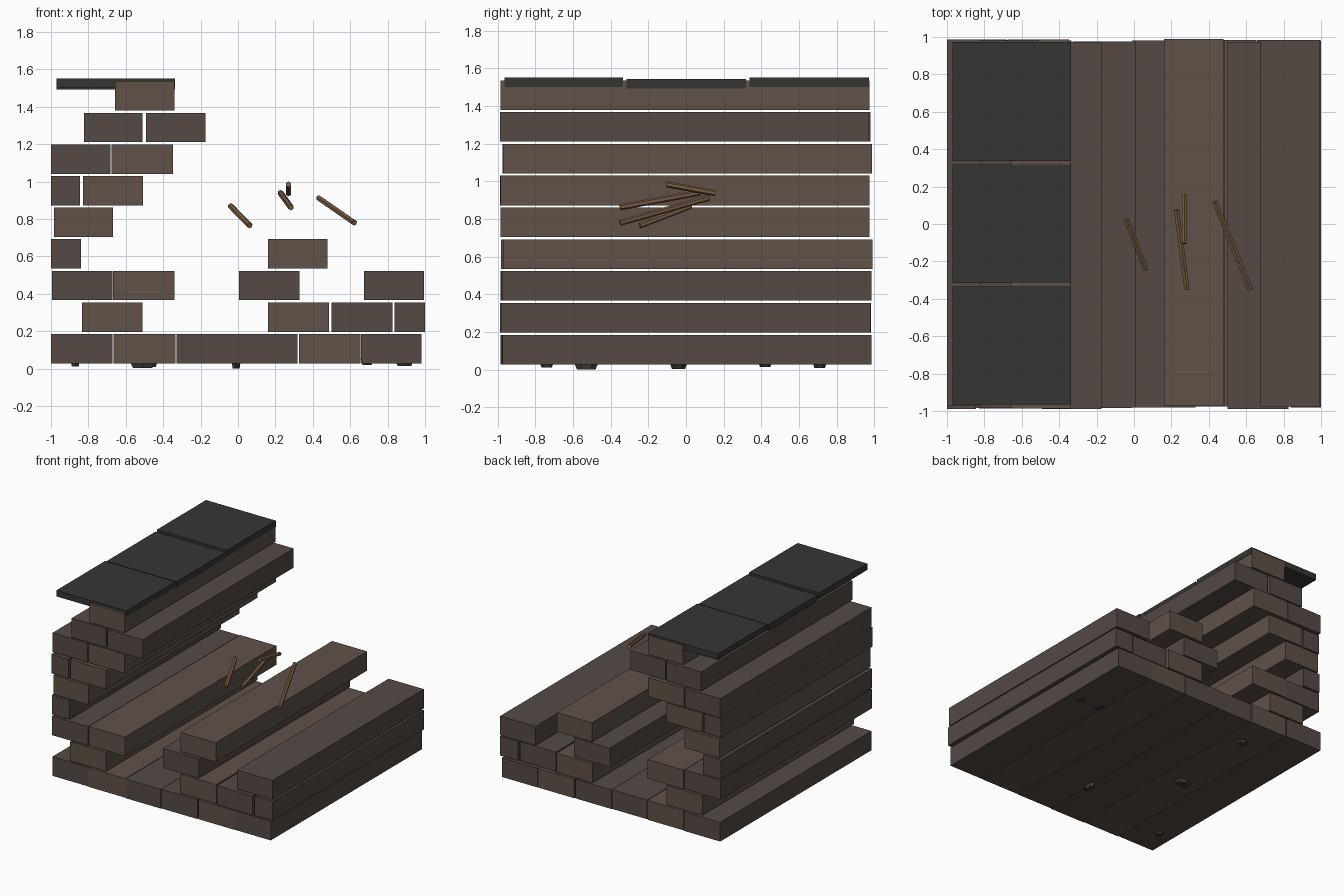
import bpy
import bmesh
from mathutils import Vector

if "Cube" in bpy.data.objects:
    bpy.data.objects.remove(bpy.data.objects["Cube"])


def material(name, r, g, b):
    m = bpy.data.materials.new(name)
    m.diffuse_color = (r, g, b, 1)
    m.use_nodes = True
    m.node_tree.nodes["Principled BSDF"].inputs["Base Color"].default_value = m.diffuse_color
    return m


DARK = material("dark_brown", 0.090, 0.068, 0.060)
LIGHT = material("light_brown", 0.115, 0.083, 0.066)
STICK = material("stick_brown", 0.20, 0.11, 0.06)
SLATE = material("slate", 0.036, 0.036, 0.034)
STONE = material("dark_stone", 0.05, 0.04, 0.036)


def add(name, bm, mat):
    me = bpy.data.meshes.new(name)
    bm.to_mesh(me)
    bm.free()
    me.materials.append(mat)
    ob = bpy.data.objects.new(name, me)
    bpy.context.collection.objects.link(ob)
    return ob


def box(name, lo, hi, mat):
    bm = bmesh.new()
    bmesh.ops.create_cube(bm, size=1)
    lo, hi = Vector(lo), Vector(hi)
    for v in bm.verts:
        v.co = (lo + hi) / 2 + v.co * (hi - lo)
    return add(name, bm, mat)


def cone(name, a, b, r1, r2, mat, sides=6, stretch=(1, 1)):
    bm = bmesh.new()
    a, b = Vector(a), Vector(b)
    d = b - a
    bmesh.ops.create_cone(bm, cap_ends=True, segments=sides,
                          radius1=r1, radius2=r2, depth=d.length)
    bmesh.ops.scale(bm, vec=(stretch[0], stretch[1], 1), verts=bm.verts)
    ob = add(name, bm, mat)
    ob.location = (a + b) / 2
    ob.rotation_euler = d.to_track_quat('Z', 'Y').to_euler()
    return ob


# Courses of long beams: (x start, x end, y shift, shade)
courses = [
    [(-1, -.67, .005, DARK), (-.665, -.335, 0, LIGHT), (-.33, -.012, -.005, DARK),
     (-.01, .317, 0, DARK), (.325, .655, .003, LIGHT), (.657, .98, .005, DARK)],
    [(-.835, -.51, 0, LIGHT), (.16, .487, .003, LIGHT), (.50, .825, -.008, DARK),
     (.838, 1, 0, DARK)],
    [(-.995, -.67, -.005, DARK), (-.667, -.34, .002, LIGHT), (.005, .33, 0, DARK),
     (.675, .995, .005, DARK)],
    [(-1, -.84, -.002, DARK), (.16, .478, .01, LIGHT)],
    [(-.985, -.667, -.005, LIGHT)],
    [(-1, -.845, -.008, DARK), (-.83, -.507, -.006, LIGHT)],
    [(-1, -.682, .006, DARK), (-.675, -.347, .007, LIGHT)],
    [(-.823, -.51, 0, DARK), (-.492, -.175, -.009, DARK)],
    [(-.657, -.34, -.006, LIGHT)],
]
for row, beams in enumerate(courses):
    z = .028 + .169 * row
    for i, (x0, x1, dy, mat) in enumerate(beams):
        box(f"beam_{row}_{i}", (x0, -.98 + dy, z), (x1, .98 + dy, z + .157), mat)

# Slate slabs on top
for i, (y0, y1, z) in enumerate([(-.965, -.335, 1.552), (-.315, .318, 1.543), (.337, .972, 1.552)]):
    box(f"top_slab_{i}", (-.97, y0, z - .05), (-.337, y1, z), SLATE)

# Loose sticks above the floor
for i, (a, b) in enumerate([((-.04, .025, .87), (.063, -.245, .765)),
                            ((.227, .075, .94), (.283, -.35, .862)),
                            ((.27, .155, .937), (.27, -.105, .985)),
                            ((.432, .12, .912), (.622, -.35, .78))]):
    cone(f"loose_stick_{i}", a, b, .016, .016, STICK)

# Small stones poking out under the floor: x, y, half widths, lowest z
for i, (x, y, rx, ry, z) in enumerate([(.89, .42, .06, .04, .015), (-.51, -.04, .085, .05, .003),
                                       (-.01, -.53, .03, .07, .0), (-.87, -.74, .03, .04, .012),
                                       (-.47, .71, .05, .04, .008), (.69, .42, .04, .04, .02)]):
    cone(f"under_stone_{i}", (x, y, z), (x, y, .05), .7, 1, STONE, stretch=(rx, ry))
